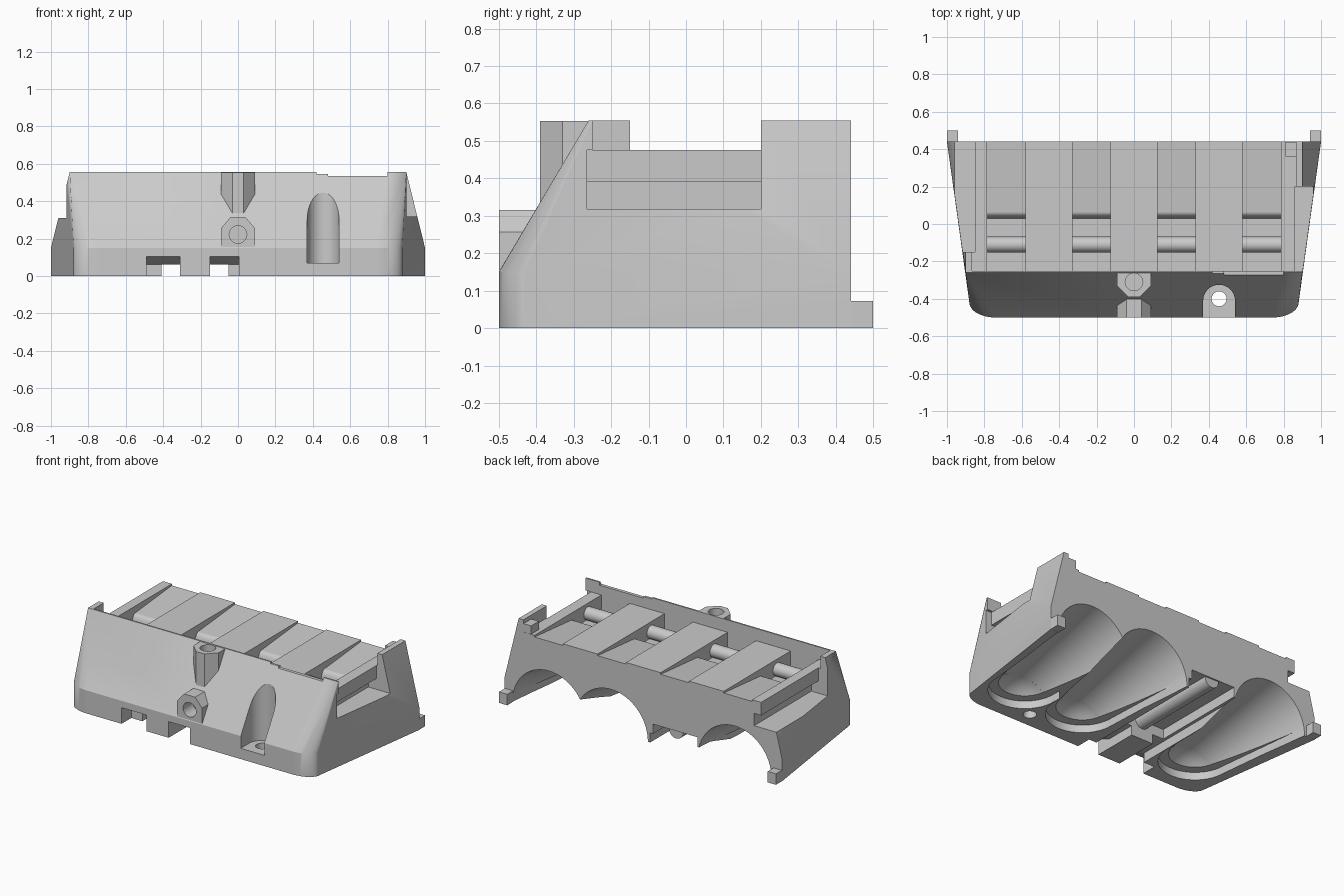
import bpy, bmesh
from math import pi, cos, sin
from mathutils import Matrix, Vector

if "Cube" in bpy.data.objects:
    bpy.data.objects.remove(bpy.data.objects["Cube"], do_unlink=True)

grey = bpy.data.materials.new("plain grey")
grey.use_nodes = True
COLOUR = (0.59, 0.59, 0.59, 1)
grey.diffuse_color = COLOUR
grey.node_tree.nodes["Principled BSDF"].inputs["Base Color"].default_value = COLOUR


def make(name, bm):
    bmesh.ops.recalc_face_normals(bm, faces=bm.faces)
    mesh = bpy.data.meshes.new(name)
    bm.to_mesh(mesh)
    bm.free()
    mesh.materials.append(grey)
    ob = bpy.data.objects.new(name, mesh)
    bpy.context.collection.objects.link(ob)
    return ob


def box(name, x, y, z):
    bm = bmesh.new()
    bmesh.ops.create_cube(bm, size=1)
    for v in bm.verts:
        v.co = [(a + b) / 2 + c * (b - a) for (a, b), c in zip((x, y, z), v.co)]
    return make(name, bm)


def rod(name, start, end, radius, end_radius=None, sides=32):
    start, end = Vector(start), Vector(end)
    axis = end - start
    bm = bmesh.new()
    turn = axis.to_track_quat('Z', 'Y').to_matrix().to_4x4()
    bmesh.ops.create_cone(bm, cap_ends=True, segments=sides, radius1=radius,
                          radius2=end_radius or radius, depth=axis.length,
                          matrix=Matrix.Translation((start + end) / 2) @ turn)
    return make(name, bm)


def ball(name, centre, radius):
    bm = bmesh.new()
    bmesh.ops.create_uvsphere(bm, u_segments=64, v_segments=32, radius=radius,
                              matrix=Matrix.Translation(centre))
    return make(name, bm)


def prism(name, profile, axis, lo, hi):
    """Extrude a 2D profile along x, y or z."""
    bm = bmesh.new()
    put = {'x': lambda a, b, d: (d, a, b), 'y': lambda a, b, d: (a, d, b),
           'z': lambda a, b, d: (a, b, d)}[axis]
    rings = [[bm.verts.new(put(a, b, d)) for a, b in profile] for d in (lo, hi)]
    bm.faces.new(rings[0])
    bm.faces.new(rings[1])
    n = len(profile)
    for i in range(n):
        j = (i + 1) % n
        bm.faces.new((rings[0][i], rings[0][j], rings[1][j], rings[1][i]))
    return make(name, bm)


def combine(target, tool, operation='DIFFERENCE'):
    mod = target.modifiers.new("cut", 'BOOLEAN')
    mod.operation, mod.solver, mod.object = operation, 'EXACT', tool
    bpy.context.view_layer.objects.active = target
    bpy.ops.object.modifier_apply(modifier=mod.name)
    bpy.data.objects.remove(tool, do_unlink=True)


def cut(*tools):
    for tool in tools:
        combine(body, tool)


# Outer shell: rounded base ring, straight skirt, tapered to a narrow top
TOP = 0.555
bm = bmesh.new()
for s in (-1, 1):
    outline = [(1, 0.44), (0.88, -0.42)]
    for i in range(1, 13):
        t = i / 12 * pi / 2
        outline.append((0.74 + 0.14 * cos(t), -0.42 - 0.08 * sin(t)))
    for x, y in outline:
        for z in (0, 0.15):
            bm.verts.new((s * x, y, z))
    for y in (-0.26, 0.44):
        bm.verts.new((s * 0.9, y, TOP))
bmesh.ops.convex_hull(bm, input=bm.verts)
bmesh.ops.dissolve_limit(bm, angle_limit=0.001, verts=bm.verts, edges=bm.edges)
body = make("housing", bm)

# Recessed roof behind the thin front wall, and the two side ledges
cut(box("c", (-0.865, 0.865), (-0.25, 0.6), (0.475, 0.7)),
    box("c", (-1.2, -0.85), (-0.15, 0.6), (0.31, 0.7)),
    box("c", (-0.86, -0.80), (-0.15, 0.6), (0.31, 0.39)),
    box("c", (0.86, 1.2), (-0.25, 0.2), (0.318, 0.7)),
    box("c", (0.86, 1.2), (-0.265, -0.24), (0.318, 0.475)),
    box("c", (0.80, 0.87), (-0.265, 0.2), (0.318, 0.39)),
    box("c", (0.48, 0.8), (-0.4, -0.2), (0.535, 0.7)),
    box("c", (0.42, 0.49), (-0.4, -0.2), (0.546, 0.7)))

# Roof channels: gentle ramp from the back, rolled lip, then a deeper pocket
lip = [(0.065 - 0.035 * sin(i * pi / 16), 0.37 + 0.06 * cos(i * pi / 16)) for i in range(9)]
ramp = [(0.46, 0.6), (0.46, 0.466)] + lip + [(-0.25, 0.37), (-0.25, 0.6)]
channels = [(s * a - 0.1025, s * a + 0.1025) for a in (0.2275, 0.6825) for s in (-1, 1)]
for lo, hi in channels:
    cut(prism("c", ramp, 'x', lo, hi))

# Flared tunnels with domed ends, open at the back, each with a rounded foot slot
for front, back in ((0.66, 0.69), (0.225, 0.235), (-0.63, -0.675)):
    r = 0.215
    cut(rod("c", (front, -0.2, -0.1), (back, 0.8, 0.056), r, 0.292, 64),
        ball("c", (front, -0.2, -0.1), r))
    arc = [(front + r * cos(pi + pi * i / 24), -0.2 + r * sin(pi + pi * i / 24))
           for i in range(25)]
    cut(prism("c", arc + [(back + 0.26, 0.6), (back - 0.26, 0.6)], 'z', -0.1, 0.05))

# Clip notches with slanted ceilings, and underside channels
slant = [(-0.6, -0.1), (-0.6, 0.105), (-0.498, 0.105), (-0.40, 0.061), (-0.40, -0.1)]
for outer, inner in (((-0.49, -0.31), (-0.41, -0.31)), ((-0.15, 0.005), (-0.15, -0.05))):
    cut(prism("c", slant, 'x', *outer),
        box("c", inner, (-0.6, 0.6), (-0.1, 0.062)))
cut(box("c", (-0.39, -0.07), (-0.2, 0.6), (-0.1, 0.125)))
combine(body, rod("cable_ridge", (-0.23, -0.22, 0.12), (-0.23, 0.43, 0.12), 0.05), 'UNION')

# Front scoop with a screw hole in its floor
cut(rod("c", (0.455, -0.41, 0.07), (0.455, -0.41, 0.8), 0.085, sides=48),
    box("c", (0.37, 0.54), (-0.7, -0.41), (0.07, 0.8)),
    rod("c", (0.455, -0.4, -0.1), (0.455, -0.4, 0.2), 0.04))

# Two chamfered bosses at right angles, each with a bored hole
upper = [(-0.09, -0.255), (-0.09, -0.33), (-0.03, -0.39),
         (0.03, -0.39), (0.09, -0.33), (0.09, -0.255)]
lower = [(-0.09, 0.155), (-0.09, 0.257), (-0.04, 0.315),
         (0.04, 0.315), (0.09, 0.257), (0.09, 0.155)]
combine(body, prism("upper_boss", upper, 'z', 0.3, TOP - 0.002), 'UNION')
combine(body, prism("lower_boss", lower, 'y', -0.499, -0.38), 'UNION')
cut(rod("c", (0, -0.31, 0.44), (0, -0.31, 0.7), 0.047),
    rod("c", (0, -0.6, 0.222), (0, -0.4, 0.222), 0.047))

# Corner hook and rear feet
combine(body, box("corner_hook", (0.81, 0.88), (0.36, 0.439), (0.46, 0.53)), 'UNION')
for s in (-1, 1):
    x = sorted((s * 0.94, s * 0.9995))
    combine(body, box("rear_foot", x, (0.435, 0.5), (0.0005, 0.072)), 'UNION')

# Cross bars lying in the roof pockets
bars = [rod(f"cross_bar_{n + 1}", (lo, -0.11, 0.41), (hi, -0.11, 0.41), 0.042)
        for n, (lo, hi) in enumerate(channels)]

for ob in [body] + bars:
    bpy.ops.object.select_all(action='DESELECT')
    ob.select_set(True)
    bpy.context.view_layer.objects.active = ob
    bpy.ops.object.shade_smooth_by_angle(angle=0.45)
    ob.modifiers.new("even shading", 'WEIGHTED_NORMAL').keep_sharp = True
